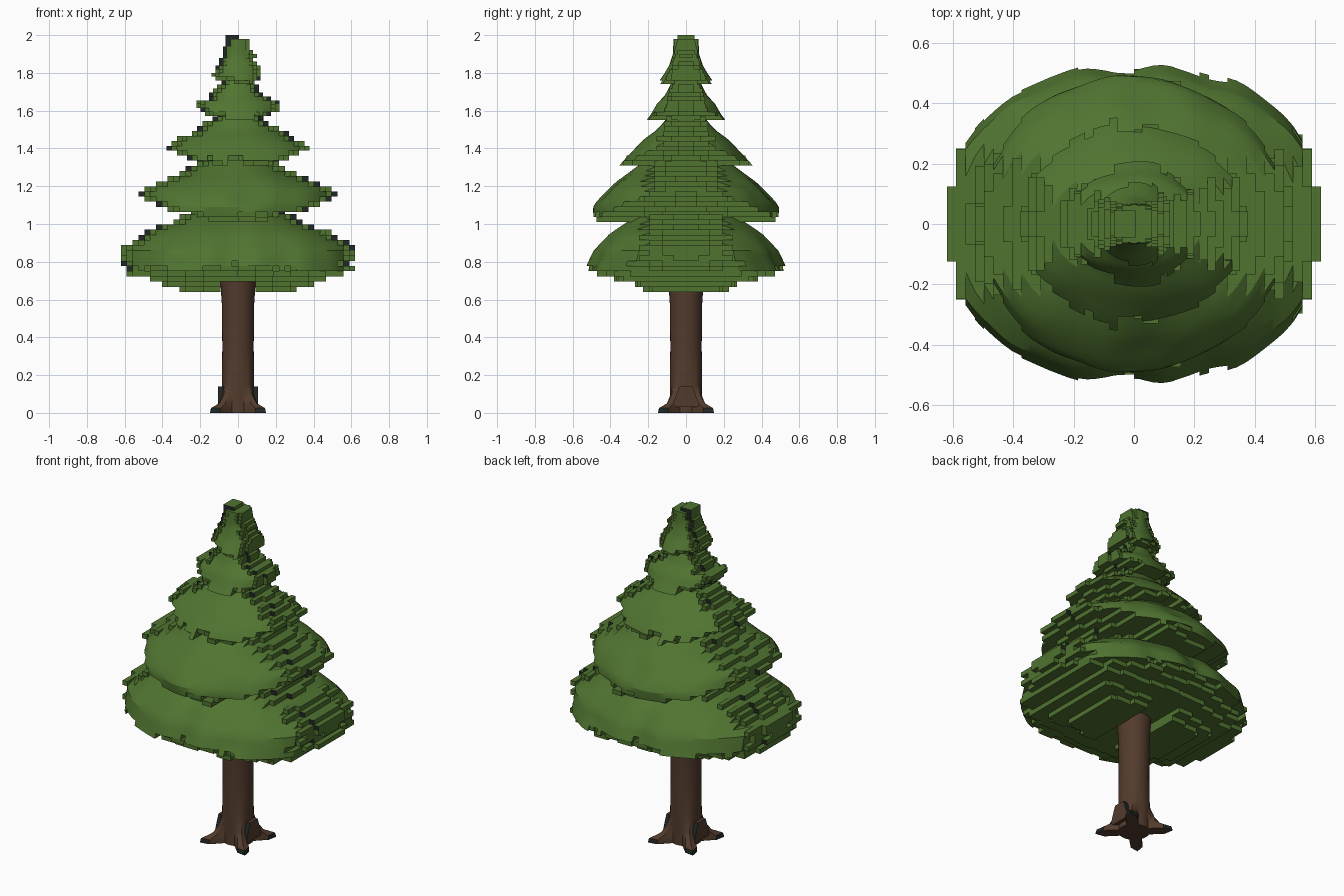
import bpy, bmesh, math, random
from mathutils import noise, Vector

random.seed(4)
if "Cube" in bpy.data.objects:
    bpy.data.objects.remove(bpy.data.objects["Cube"])


def make_material(name, rgb):
    mat = bpy.data.materials.new(name)
    mat.use_nodes = True
    mat.diffuse_color = (*rgb, 1)
    mat.node_tree.nodes["Principled BSDF"].inputs["Base Color"].default_value = (*rgb, 1)
    return mat


green = make_material("needle green", (0.08, 0.174, 0.03))
brown = make_material("bark brown", (0.086, 0.044, 0.026))
dark = make_material("dark tips", (0.014, 0.02, 0.018))


def finish(bm, name, mat):
    bmesh.ops.remove_doubles(bm, verts=bm.verts, dist=0.0005)
    mesh = bpy.data.meshes.new(name)
    bm.to_mesh(mesh)
    bm.free()
    mesh.materials.append(mat)
    mesh.materials.append(dark)
    obj = bpy.data.objects.new(name, mesh)
    bpy.context.collection.objects.link(obj)
    bpy.ops.object.select_all(action="DESELECT")
    obj.select_set(True)
    bpy.context.view_layer.objects.active = obj
    bpy.ops.object.shade_smooth_by_angle(angle=math.radians(30))


def sample(rows, z, column):
    """Interpolate one column of a tier profile at height z."""
    if z <= rows[0][0]:
        return rows[0][column]
    for low, high in zip(rows, rows[1:]):
        if z <= high[0]:
            t = (z - low[0]) / (high[0] - low[0])
            return low[column] + t * (high[column] - low[column])
    return rows[-1][column]


def add_cell(bm, x, z, depth, hidden, end_material):
    """One bar running front to back; depth gives its four corner half lengths."""
    def ring(sign):
        return [bm.verts.new((x[i], sign * depth[k], z[j]))
                for k, (i, j) in enumerate([(0, 0), (1, 0), (1, 1), (0, 1)])]
    f, b = ring(-1), ring(1)
    for end in (f, b[::-1]):
        bm.faces.new(end).material_index = end_material
    sides = {"bottom": (0, 1), "right": (1, 2), "top": (2, 3), "left": (3, 0)}
    for side, (p, q) in sides.items():
        if side not in hidden:
            bm.faces.new((f[p], b[p], b[q], f[q]))


def build_tier(name, rows, step, layer, lip, power=2, gap=0, gap_top=0):
    """Branch tier: smooth front and back, stepped sides, ragged bars below the lip."""
    widest = max(rows, key=lambda r: r[1])
    seed = Vector((rows[0][0] * 9, 0, 0))

    def spread(z):
        return widest[1] if z < widest[0] else sample(rows, z, 1)

    def half_depth(x, z):
        u = min(abs(x) / spread(z), 0.97)
        lump = noise.noise(Vector((x * 7, 0, z * 5)) + seed)
        return sample(rows, z, 2) * (1 - u ** power) ** (1 / power) * (1 + 0.05 * lump)

    columns = math.ceil(widest[1] / step)
    # Neighbouring columns share one ragged lip height
    ragged, level = {}, 0
    for i in range(-columns, columns):
        if random.random() < 0.45:
            level = random.choice((0, 0, 1, 2))
        ragged[i] = level

    cells = {}
    for j in range(round((rows[-1][0] - rows[0][0]) / layer)):
        z0 = rows[0][0] + j * layer
        z1 = z0 + layer
        zc = (z0 + z1) / 2
        reach = {s: min(widest[1], sample(rows, zc, 1) + random.uniform(-0.5, 0.8) * step)
                 for s in (-1, 1)}
        trim = {i: random.uniform(0.82, 1) for i in range(-columns, columns)}
        for i in range(-columns, columns):
            x0, x1 = i * step, (i + 1) * step
            xc = (x0 + x1) / 2
            inset = reach[1 if xc > 0 else -1] - abs(xc)
            if inset < 0 or (abs(xc) < gap and zc < gap_top):
                continue
            if j == 0 and ragged[i] == 2:
                continue
            depth = [half_depth(x0, z0), half_depth(x1, z0),
                     half_depth(x1, z1), half_depth(x0, z1)]
            tip = 0
            if zc < lip + ragged[i] * layer:
                group = i // 3 * 3
                depth = [half_depth(group * step, zc) * trim[max(group, -columns)]] * 4
            elif zc > lip and inset < 2 * step:
                # Side bars get shorter towards the outside
                rank = int(inset / step)
                size = random.choice(((0.07, 0.13), (0.2, 0.26))[rank])
                size *= max(0.6, widest[2] / 0.5)
                depth = [min(size, max(depth))] * 4
                tip = int(rank == 0 and random.random() < 0.45)
            cells[i, j] = depth, (x0, x1), (z0, z1), tip

    bm = bmesh.new()
    around = {"left": (-1, 0), "right": (1, 0), "bottom": (0, -1), "top": (0, 1)}
    edges = {"left": ((0, 1), (3, 2)), "right": ((1, 0), (2, 3)),
             "bottom": ((0, 3), (1, 2)), "top": ((3, 0), (2, 1))}
    for (i, j), (depth, x, z, tip) in cells.items():
        hidden = set()
        for side, (di, dj) in around.items():
            other = cells.get((i + di, j + dj))
            if other and all(depth[a] < other[0][b] + 0.001 for a, b in edges[side]):
                hidden.add(side)
        add_cell(bm, x, z, depth, hidden, tip)
    finish(bm, name, green)


# Branch tiers: height, half width, half depth
build_tier("lowest_branches", [
    (0.64, 0.26, 0.2), (0.69, 0.42, 0.3), (0.72, 0.5, 0.44), (0.75, 0.6, 0.53),
    (0.86, 0.62, 0.48), (0.95, 0.49, 0.4), (1.03, 0.31, 0.28),
    (1.1, 0.17, 0.15)], 0.031, 0.0275, 0.75, 2.3, 0.09, 0.69)
build_tier("lower_branches", [
    (1.01, 0.09, 0.48), (1.05, 0.25, 0.49), (1.1, 0.42, 0.49), (1.17, 0.52, 0.42),
    (1.22, 0.43, 0.37), (1.27, 0.29, 0.3), (1.36, 0.15, 0.18)], 0.031, 0.027, 1.04)
build_tier("middle_branches", [
    (1.31, 0.17, 0.35), (1.36, 0.3, 0.31), (1.4, 0.39, 0.27), (1.45, 0.31, 0.22),
    (1.5, 0.21, 0.15), (1.6, 0.1, 0.07)], 0.027, 0.026, 1.32)
build_tier("upper_branches", [
    (1.55, 0.09, 0.21), (1.59, 0.2, 0.18), (1.64, 0.23, 0.15), (1.68, 0.14, 0.11),
    (1.78, 0.07, 0.06)], 0.022, 0.021, 1.56)
build_tier("crown", [
    (1.74, 0.08, 0.155), (1.79, 0.13, 0.12), (1.84, 0.11, 0.09), (1.9, 0.08, 0.07),
    (1.98, 0.05, 0.065)], 0.02, 0.02, 1.75)

# Tip block, slightly off centre
bm = bmesh.new()
add_cell(bm, (-0.065, 0.005), (1.93, 2.0), [0.045] * 4, set(), 1)
finish(bm, "tip", green)

# Trunk with four diagonal roots, dark at their ends
bm = bmesh.new()
sides = 32
profile = [(0, 0.085, 0.125), (0.025, 0.085, 0.118), (0.05, 0.085, 0.055), (0.09, 0.085, 0.025),
           (0.15, 0.086, 0), (0.35, 0.083, 0), (0.58, 0.086, 0), (0.72, 0.095, 0)]
rings = []
for z, radius, flare in profile:
    ring = []
    for k in range(sides):
        a = math.tau * k / sides
        lobe = max(0, -math.cos(4 * a))
        r = radius + flare * lobe ** 1.2
        ring.append(bm.verts.new((r * math.cos(a), r * math.sin(a), z)))
    rings.append(ring)
for low, high in zip(rings, rings[1:]):
    for k in range(sides):
        n = (k + 1) % sides
        face = bm.faces.new((low[k], low[n], high[n], high[k]))
        face.material_index = int(low is rings[0] and face.calc_center_median().xy.length > 0.14)
bm.faces.new(rings[0][::-1])
bm.faces.new(rings[-1])
finish(bm, "trunk", brown)

# Bark ridges on both sides, between the roots
bm = bmesh.new()
for x in ((-0.105, -0.075), (0.075, 0.105)):
    add_cell(bm, x, (0.03, 0.14), [0.075, 0.075, 0.035, 0.035], set(), 1)
finish(bm, "bark_ridges", brown)
